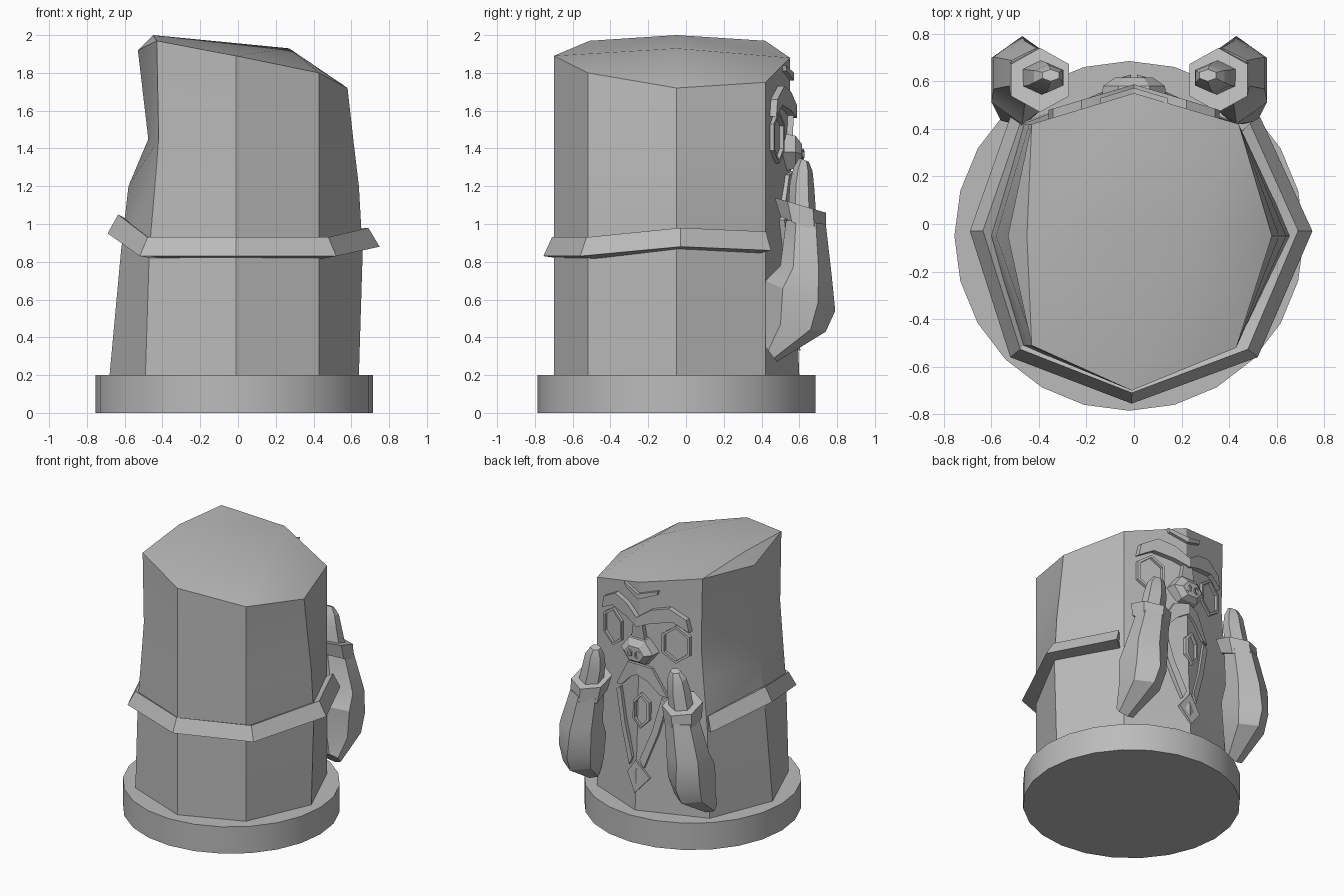
import bpy, bmesh, math
from mathutils import Vector

if "Cube" in bpy.data.objects:
    bpy.data.objects.remove(bpy.data.objects["Cube"], do_unlink=True)

stone = bpy.data.materials.new("stone_grey")
stone.use_nodes = True
stone.diffuse_color = (0.5, 0.5, 0.5, 1)
stone.node_tree.nodes["Principled BSDF"].inputs["Base Color"].default_value = (0.5, 0.5, 0.5, 1)


def make(name, verts, faces, angle=30):
    bm = bmesh.new()
    vs = [bm.verts.new(v) for v in verts]
    for f in faces:
        bm.faces.new([vs[i] for i in f])
    bmesh.ops.recalc_face_normals(bm, faces=bm.faces[:])
    me = bpy.data.meshes.new(name)
    bm.to_mesh(me)
    bm.free()
    me.materials.append(stone)
    me.shade_smooth()
    me.set_sharp_from_angle(angle=math.radians(angle))
    ob = bpy.data.objects.new(name, me)
    bpy.context.collection.objects.link(ob)
    return ob


def bridge(count, n, closed=False):
    faces = []
    for k in range(count if closed else count - 1):
        a, b = k * n, (k + 1) % count * n
        faces += [(a + i, a + (i + 1) % n, b + (i + 1) % n, b + i) for i in range(n)]
    return faces


def loft(name, rings, closed=False, angle=30):
    n = len(rings[0])
    faces = bridge(len(rings), n, closed)
    if not closed:
        last = (len(rings) - 1) * n
        faces += [tuple(range(n)), tuple(range(last, last + n))]
    return make(name, [p for r in rings for p in r], faces, angle)


def surface(x, z):
    """Depth of the carved side of the trunk."""
    return 0.6 - 0.04 * min(z, 1.2) - 0.3 * abs(x)


def plate(name, outline, depth, side=1):
    """Raised flat piece that follows the carved side."""
    pts = [(side * x, z) for x, z in outline]
    return loft(name, [[(x, surface(x, z) + d, z) for x, z in pts] for d in (-0.04, depth)])


def frame(name, cx, cz, rx, rz, width, depth, extra=0.0):
    """Raised six-sided rim."""
    rings = []
    for w, d in ((0, -0.04), (0, depth), (width, depth), (width, -0.04)):
        ring = []
        for i in range(6):
            a = i * math.pi / 3
            x, z = cx + (rx - w) * math.sin(a), cz + (rz - w) * math.cos(a)
            ring.append((x, surface(x, z) + d + extra, z))
        rings.append(ring)
    return loft(name, rings, closed=True)


# Round base
disc = [(0.735 * math.cos(i * math.pi / 12) - 0.02, 0.735 * math.sin(i * math.pi / 12) - 0.05)
        for i in range(24)]
loft("base", [[(x, y, z) for x, y in disc] for z in (0, 0.2)])

# Trunk: eight corners, each level = height, left x, right x, left corner x, carved side y
levels = [(0.2, -0.68, 0.64, -0.49, 0.60), (0.85, -0.62, 0.66, -0.47, 0.57),
          (1.2, -0.58, 0.64, -0.44, 0.56), (1.45, -0.475, 0.61, -0.42, 0.55),
          (1.7, -0.53, 0.58, -0.43, 0.55)]
rim = (1.89, 1.8, 1.72, 1.75, 1.88, 1.97, 1.92, 1.97)
verts = []
for k, (z, left, right, corner, back) in enumerate(levels):
    ring = [(-0.01, -0.7), (0.43, -0.52), (right, -0.05), (0.44, 0.42),
            (0, back), (corner, 0.42), (left, -0.05), (corner, -0.51)]
    top = k == len(levels) - 1
    verts += [(x, y, rim[i] if top else z) for i, (x, y) in enumerate(ring)]
faces = bridge(len(levels), 8) + [tuple(range(8))]
# Slanted faceted top around a high point and a middle point
r, high, mid = len(verts) - 8, len(verts), len(verts) + 1
verts += [(-0.45, -0.05, 2.0), (0.27, -0.05, 1.93)]
for i in range(8):
    peak = mid if i < 4 else high
    faces.append((r + i, r + (i + 1) % 8, peak))
faces += [(r + 4, high, mid), (r, mid, high)]
# The fan has its seams at the front corner and the carved corner
make("trunk", verts, faces, 32)

# Wedge-shaped belt, ending at the arms
belt = [(-0.52, 0.45, 0.86), (-0.69, -0.03, 0.95), (-0.52, -0.56, 0.83), (-0.01, -0.755, 0.83),
        (0.52, -0.56, 0.83), (0.75, -0.03, 0.88), (0.53, 0.45, 0.86)]
loft("belt", [[(x, y, z), (x * 0.92, y * 0.94, z + 0.1), (x * 0.8, y * 0.8, z + 0.06),
               (x * 0.84, y * 0.86, z - 0.015)] for x, y, z in belt])


# Arms: each section = x, half width, inner (y, z), outer (y, z)
def sections(rows, side, sides=6, grow=1.0):
    rings = []
    for x, w, inner, outer in rows:
        c = (Vector(inner) + Vector(outer)) / 2
        h = (Vector(outer) - Vector(inner)) / 2 * grow
        rings.append([(side * (x + w * grow * math.sin(a)) - 0.02, c.x + h.x * math.cos(a),
                       c.y + h.y * math.cos(a))
                      for a in (i * 2 * math.pi / sides for i in range(sides))])
    return rings


sleeve = [(0.48, 0.07, (0.42, 0.35), (0.48, 0.27)), (0.46, 0.13, (0.42, 0.48), (0.74, 0.43)),
          (0.45, 0.15, (0.42, 0.70), (0.79, 0.54)), (0.44, 0.15, (0.50, 0.78), (0.77, 0.74)),
          (0.39, 0.12, (0.53, 1.02), (0.74, 1.0))]
cuff = [(0.39, 0.13, (0.5, 1.04), (0.74, 0.93)), (0.375, 0.14, (0.47, 1.14), (0.74, 1.06))]
hand = [(0.38, 0.09, (0.54, 1.05), (0.69, 1.03)), (0.35, 0.085, (0.55, 1.22), (0.68, 1.18)),
        (0.34, 0.07, (0.57, 1.3), (0.67, 1.28)), (0.33, 0.04, (0.6, 1.35), (0.65, 1.33))]
for side, word in ((1, "left"), (-1, "right")):
    loft(word + "_sleeve", sections(sleeve, side))
    loft(word + "_cuff", sections(cuff, side))
    loft(word + "_hand", sections(hand, side), angle=20)

    # Eye rim, brow, moustache and beard strand on each side
    frame(word + "_eye_rim", side * 0.26, 1.46, 0.11, 0.14, 0.02, 0.02)
    plate(word + "_brow", [(0, 1.56), (0.1, 1.6), (0.25, 1.63), (0.36, 1.57), (0.34, 1.66),
                           (0.22, 1.73), (0.1, 1.7), (0, 1.63)], 0.035, side)
    plate(word + "_moustache", [(0, 1.28), (0.1, 1.26), (0.21, 1.06), (0.16, 1.07),
                                (0.07, 1.16), (0, 1.2)], 0.025, side)
    plate(word + "_beard_strand", [(0.17, 1.05), (0.21, 1.02), (0.15, 0.78), (0.06, 0.52),
                                   (0.03, 0.58), (0.11, 0.8)], 0.025, side)
    plate(word + "_forehead_crease", [(0, 1.76), (0.13, 1.81), (0.14, 1.84), (0, 1.8)], 0.02, side)
    frame(word + "_nostril", side * 0.035, 1.37, 0.025, 0.03, 0.009, 0.015, 0.065)

# Blocky nose with its bridge
nose = []
for y, rx, rz, cz in ((0.5, 0.14, 0.12, 1.38), (0.58, 0.13, 0.1, 1.38), (0.615, 0.08, 0.06, 1.37)):
    nose.append([(rx * math.cos(i * math.pi / 3), y, cz + rz * math.sin(i * math.pi / 3))
                 for i in range(6)])
loft("nose", nose, angle=15)
plate("nose_bridge", [(-0.06, 1.44), (0.06, 1.44), (0.03, 1.62), (-0.03, 1.62)], 0.03)

# Open mouth and the loose tip below it
frame("mouth_rim", -0.03, 0.94, 0.07, 0.13, 0.02, 0.03)
plate("beard_tip", [(-0.1, 0.45), (0.0, 0.57), (0.08, 0.46), (0.0, 0.33)], 0.02)
